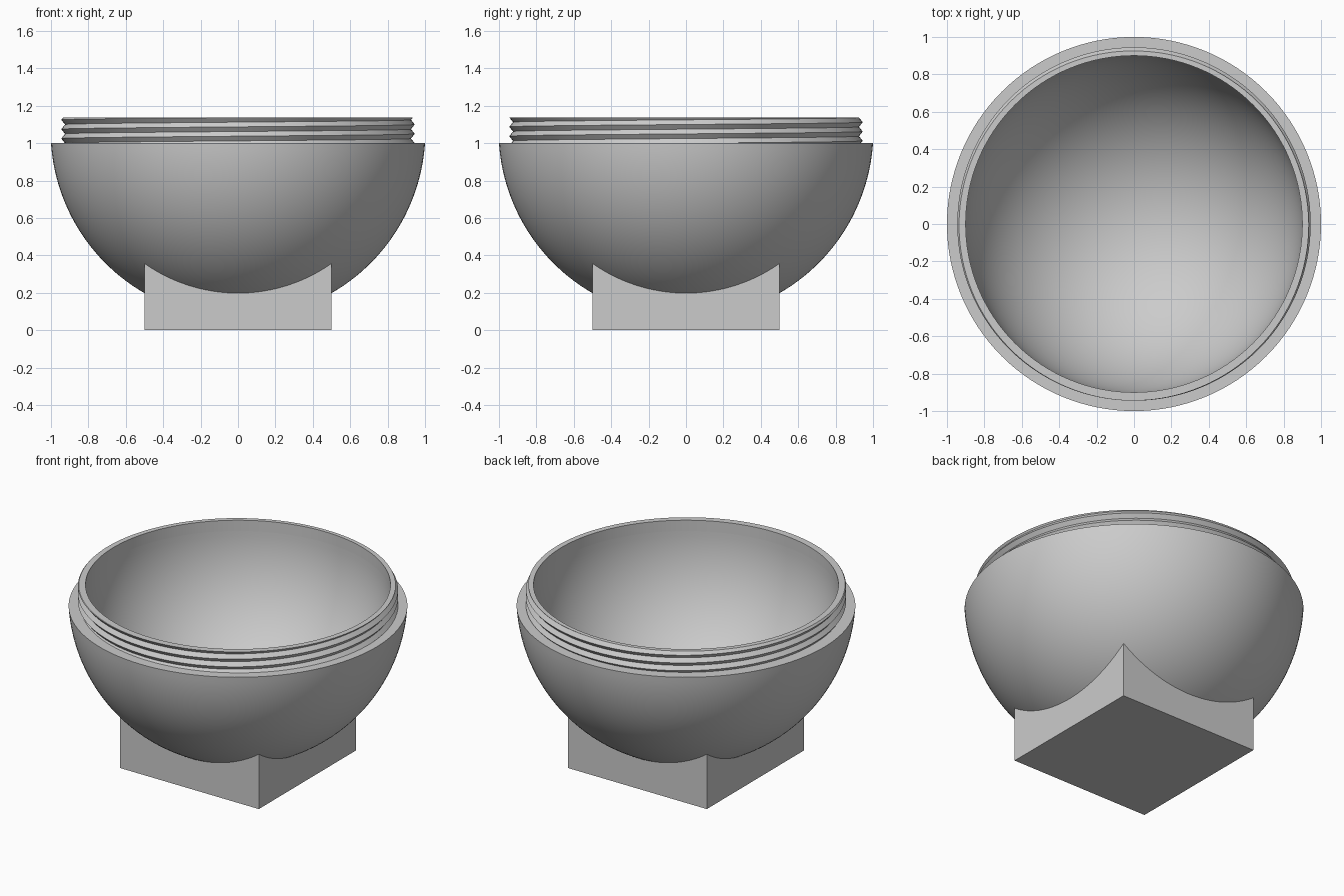
import bpy, bmesh
from math import sin, cos, pi, sqrt, asin

if "Cube" in bpy.data.objects:
    bpy.data.objects.remove(bpy.data.objects["Cube"], do_unlink=True)

SEGMENTS = 128
CENTRE = 1.067                     # height of the sphere centre
LEDGE, TOP = 1.0, 1.137            # heights of ledge and lip
OUTER, INNER = sqrt(1 + (CENTRE - LEDGE) ** 2), 0.9
PITCH, CREST, DEPTH = 0.05, 0.945, 0.02

grey = bpy.data.materials.new("light grey")
grey.use_nodes = True
colour = (0.6, 0.6, 0.6, 1)
grey.diffuse_color = colour
grey.node_tree.nodes["Principled BSDF"].inputs["Base Color"].default_value = colour


def finish(name, bm, smooth=True):
    bmesh.ops.remove_doubles(bm, verts=bm.verts, dist=1e-5)
    bmesh.ops.recalc_face_normals(bm, faces=bm.faces)
    mesh = bpy.data.meshes.new(name)
    bm.to_mesh(mesh)
    bm.free()
    mesh.materials.append(grey)
    obj = bpy.data.objects.new(name, mesh)
    bpy.context.collection.objects.link(obj)
    if smooth:
        bpy.ops.object.select_all(action='DESELECT')
        obj.select_set(True)
        bpy.context.view_layer.objects.active = obj
        bpy.ops.object.shade_smooth_by_angle(angle=pi / 6)
    return obj


def revolve(name, profile):
    """Sweep a profile around z; the profile may change with the turn (0 to 1)."""
    bm = bmesh.new()
    columns = []
    for i in range(SEGMENTS + 1):
        turn = i / SEGMENTS
        a = 2 * pi * turn
        columns.append([bm.verts.new((r * cos(a), r * sin(a), z))
                        for r, z in profile(turn)])
    for left, right in zip(columns, columns[1:]):
        for j in range(len(left) - 1):
            bm.faces.new((left[j], right[j], right[j + 1], left[j + 1]))
    return finish(name, bm)


def arc(radius, end, steps=40):
    """Quarter arc from the bottom pole up to the angle end."""
    return [(radius * sin(end * i / steps), CENTRE - radius * cos(end * i / steps))
            for i in range(steps + 1)]


# Hollow bowl with a flat ledge
def bowl_profile(turn):
    outside = arc(OUTER, asin(1 / OUTER))
    inside = arc(INNER, pi / 2)
    return outside + [(0.91, LEDGE), (0.91, CENTRE)] + inside[::-1]


# Neck with a single helical screw thread, trimmed flat at both ends
def neck_profile(turn):
    thread = []
    for k in range(-3, 8):
        z = min(max(LEDGE + PITCH * (k / 2 + turn), LEDGE), TOP)
        phase = (z - LEDGE) / PITCH - turn
        thread.append((CREST - 2 * DEPTH * abs(phase - round(phase)), z))
    return [(INNER, LEDGE)] + thread + [(INNER, TOP), (INNER, LEDGE)]


revolve("bowl", bowl_profile)
revolve("threaded_neck", neck_profile)

# Square foot, its hollowed top sunk into the bowl wall
bm = bmesh.new()
bmesh.ops.create_grid(bm, x_segments=16, y_segments=16, size=0.5)
top_verts = list(bm.verts)
base = bmesh.ops.extrude_face_region(bm, geom=list(bm.faces), use_keep_orig=True)
seat = (OUTER + INNER) / 2
for v in base["geom"]:
    if isinstance(v, bmesh.types.BMVert):
        v.co.z = CENTRE - sqrt(seat ** 2 - v.co.x ** 2 - v.co.y ** 2)
finish("square_foot", bm, smooth=False)
